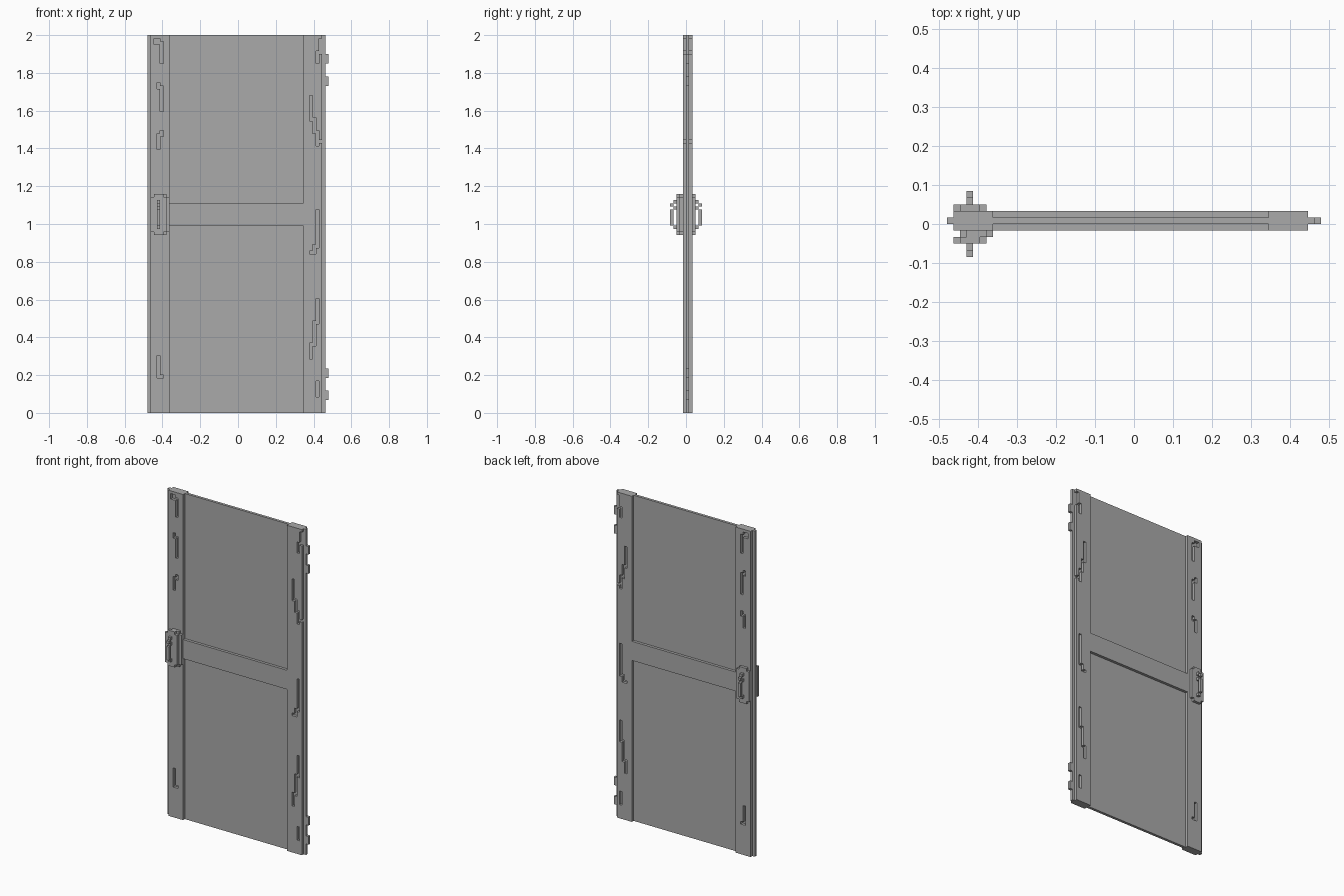
import bpy
import bmesh

V = 2 / 119          # size of one block; all part sizes below are in blocks
HALF = 28.5          # half the overall width in blocks

if "Cube" in bpy.data.objects:
    bpy.data.objects.remove(bpy.data.objects["Cube"], do_unlink=True)

grey = bpy.data.materials.new("plain grey")
grey.use_nodes = True
grey.diffuse_color = (0.4, 0.4, 0.4, 1)
grey.node_tree.nodes["Principled BSDF"].inputs["Base Color"].default_value = (0.4, 0.4, 0.4, 1)


def plate(name, y0, y1, solids, holes=()):
    """Flat part from rectangles (x0, x1, z0, z1), minus holes, y0 to y1 thick."""
    rects = list(solids) + list(holes)
    xs = sorted({x for r in rects for x in r[:2]})
    zs = sorted({z for r in rects for z in r[2:]})

    def inside(x, z, group):
        return any(a < x < b and c < z < d for a, b, c, d in group)

    bm = bmesh.new()
    verts = {}

    def vert(x, z):
        if (x, z) not in verts:
            verts[x, z] = bm.verts.new(((x - HALF) * V, y0 * V, z * V))
        return verts[x, z]

    for xa, xb in zip(xs, xs[1:]):
        for za, zb in zip(zs, zs[1:]):
            x, z = (xa + xb) / 2, (za + zb) / 2
            if inside(x, z, solids) and not inside(x, z, holes):
                bm.faces.new((vert(xa, za), vert(xb, za), vert(xb, zb), vert(xa, zb)))
    out = bmesh.ops.extrude_face_region(bm, geom=bm.faces[:])
    moved = [g for g in out["geom"] if isinstance(g, bmesh.types.BMVert)]
    bmesh.ops.translate(bm, verts=moved, vec=(0, (y1 - y0) * V, 0))
    bmesh.ops.recalc_face_normals(bm, faces=bm.faces[:])
    mesh = bpy.data.meshes.new(name)
    bm.to_mesh(mesh)
    bm.free()
    mesh.materials.append(grey)
    obj = bpy.data.objects.new(name, mesh)
    bpy.context.collection.objects.link(obj)
    return obj


def lock_plate(x):
    """Rectangle with its corners notched by one block."""
    return [(x, x + 5, 57, 68), (x + 1, x + 4, 56, 69)]


# Thin core panel with an edge tongue on both sides
plate("core_panel", 0, 1, [(0, 56, 0, 119)])

# Stiles and middle rail with worn grooves, on both faces
frame = [(1, 7, 0, 119), (49, 55, 0, 119), (7, 49, 59, 66)]
grooves = [
    # latch side
    (2, 4, 116, 118), (4, 5, 110, 117),
    (3, 4, 102, 104), (4, 5, 95, 103),
    (4, 5, 87, 89), (3, 4, 83, 88),
    (3, 4, 11, 18), (4, 5, 11, 12),
    # hinge side
    (53, 54, 110, 114), (54, 55, 113, 118),
    (51, 52, 92, 100), (52, 53, 88, 93), (53, 54, 84, 89), (54, 55, 85, 86),
    (53, 54, 52, 64), (52, 53, 50, 53), (51, 52, 50, 51),
    (53, 54, 28, 36), (52, 53, 21, 29), (51, 52, 17, 22),
    (53, 54, 5, 10),
]
plate("front_frame", -1, 0, frame, grooves)
plate("back_frame", 1, 2, frame, grooves)

# Hinge knuckles along the left edge
for i, z in enumerate((4, 11, 103, 110)):
    plate(f"hinge_knuckle_{i + 1}", 0, 1, [(56, 57, z, z + 3)])

# Lock plates, the front one standing on a spacer
plate("front_lock_spacer", -2, -1, lock_plate(2))
plate("front_lock_plate", -3, -2, lock_plate(1))
plate("back_lock_plate", 2, 3, lock_plate(1))

# Pull handles with a thumb latch above
for side, s, y in (("front", -1, -3), ("back", 1, 3)):
    plate(f"{side}_handle_mounts", y, y + s, [(3, 4, 58, 59), (3, 4, 64, 65)])
    plate(f"{side}_handle_grip", y + s, y + 2 * s, [(3, 4, 59, 64)])
    plate(f"{side}_thumb_latch_stem", y, y + s, [(3, 4, 66, 67)])
    plate(f"{side}_thumb_latch_tip", y + s, y + 2 * s, [(3, 4, 65, 66)])
